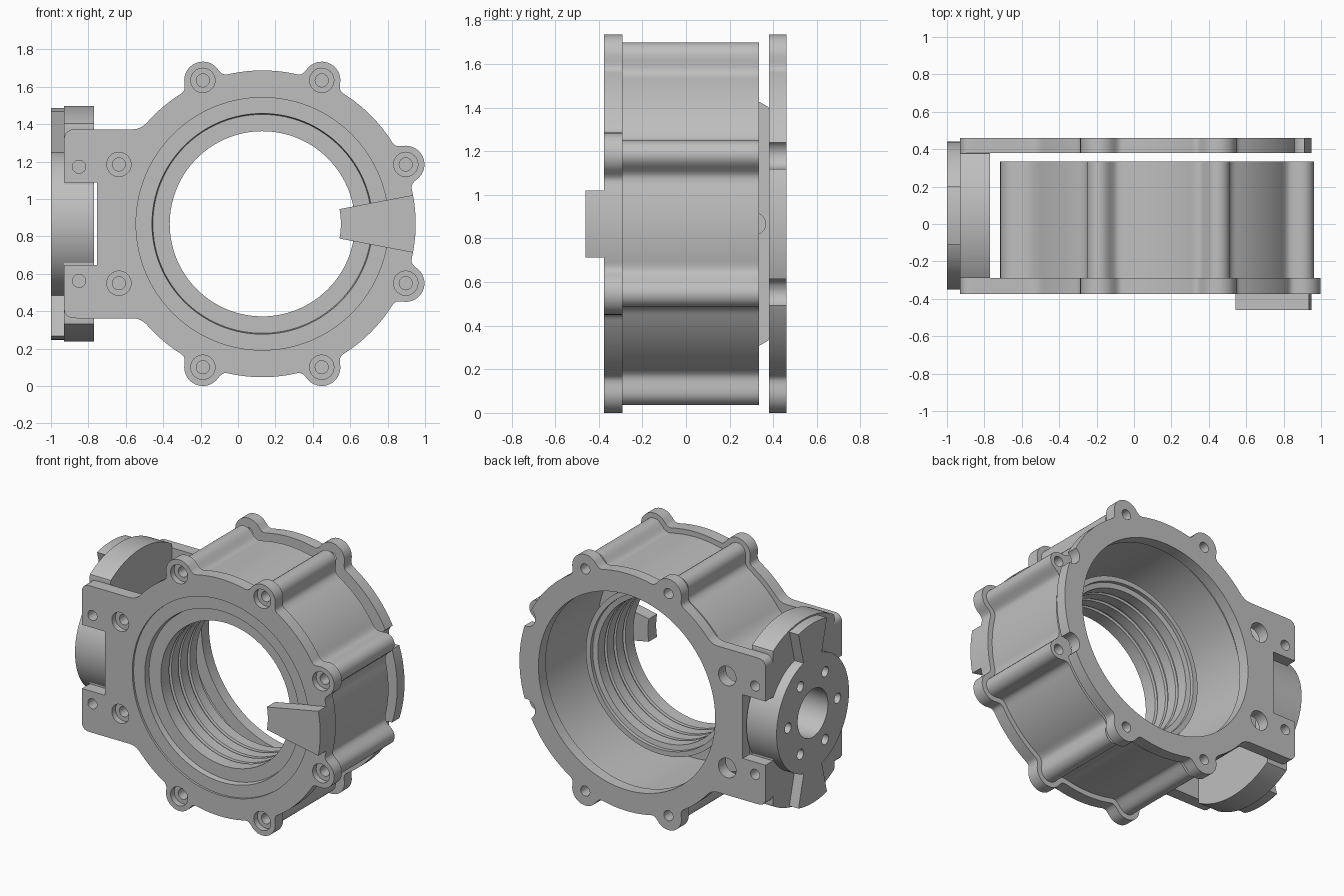
import bpy, bmesh, math
from math import sin, cos, pi, radians, hypot

if "Cube" in bpy.data.objects:
    bpy.data.objects.remove(bpy.data.objects["Cube"])

CX, CZ, HUB_Y = 0.13, 0.867, 0.045
BOLT_R = 0.83
N = 480

metal = bpy.data.materials.new("grey_metal")
metal.use_nodes = True
grey = (0.52, 0.52, 0.52, 1)
metal.diffuse_color = grey
metal.node_tree.nodes["Principled BSDF"].inputs["Base Color"].default_value = grey


# Placement of a 2D section point at a depth along each axis
def along_y(u, v, w):
    return (CX + u, w, CZ + v)


def along_x(u, v, w):
    return (w, HUB_Y + u, CZ + v)


def circle(r, n=48, u=0, v=0):
    return [(u + r * cos(2 * pi * i / n), v + r * sin(2 * pi * i / n)) for i in range(n)]


def sector(r0, r1, mid, half, n=12):
    angles = [radians(mid - half + 2 * half * i / n) for i in range(n + 1)]
    return ([(r1 * cos(a), r1 * sin(a)) for a in angles]
            + [(r0 * cos(a), r0 * sin(a)) for a in reversed(angles)])


def make(name, bm):
    bmesh.ops.recalc_face_normals(bm, faces=bm.faces)
    mesh = bpy.data.meshes.new(name)
    bm.to_mesh(mesh)
    bm.free()
    mesh.materials.append(metal)
    obj = bpy.data.objects.new(name, mesh)
    bpy.context.collection.objects.link(obj)
    return obj


def loft(name, loops, place, closed=True):
    """Bridge (section, depth) loops; closed makes a tube, otherwise cap the ends."""
    bm = bmesh.new()
    rows = [[bm.verts.new(place(u, v, w)) for u, v in pts] for pts, w in loops]
    for k in range(len(rows) if closed else len(rows) - 1):
        a, b = rows[k], rows[(k + 1) % len(rows)]
        for i in range(len(a)):
            j = (i + 1) % len(a)
            bm.faces.new((a[i], a[j], b[j], b[i]))
    if not closed:
        bm.faces.new(rows[0])
        bm.faces.new(rows[-1])
    return make(name, bm)


def prism(name, pts, a, b, place):
    return loft(name, [(pts, a), (pts, b)], place, False)


def ring(name, outer, inner, a, b, place):
    return loft(name, [(outer, a), (outer, b), (inner, b), (inner, a)], place)


def cut(obj, pts, a, b, place):
    cutter = prism("cutter", pts, a, b, place)
    cutter.hide_render = True
    mod = obj.modifiers.new("cut", 'BOOLEAN')
    mod.operation, mod.solver, mod.object = 'DIFFERENCE', 'EXACT', cutter
    bpy.context.view_layer.objects.active = obj
    bpy.ops.object.modifier_apply(modifier=mod.name)
    bpy.data.objects.remove(cutter)


def finish(obj, angle=30):
    bpy.ops.object.select_all(action='DESELECT')
    obj.select_set(True)
    bpy.context.view_layer.objects.active = obj
    bpy.ops.object.shade_smooth_by_angle(angle=radians(angle))


def at_bolt(deg):
    return BOLT_R * cos(radians(deg)), BOLT_R * sin(radians(deg))


def soft_min(a, b, blend):
    h = max(blend - abs(a - b), 0) / blend
    return min(a, b) - h * h * blend / 4


def outline(radius, boss_r, bosses, left, half_h, corner, blend):
    """Disc, bolt bosses and a rounded side block merged with soft fillets."""
    centres = [at_bolt(d) for d in bosses]
    mid, half_w = (left - CX) / 2, (CX - left) / 2

    def distance(u, v):
        qx = abs(u - mid) - half_w + corner
        qy = abs(v) - half_h + corner
        block = hypot(max(qx, 0), max(qy, 0)) + min(max(qx, qy), 0) - corner
        d = soft_min(hypot(u, v) - radius, block, blend)
        for x, y in centres:
            d = soft_min(d, hypot(u - x, v - y) - boss_r, blend)
        return d

    pts = []
    for i in range(N):
        a = 2 * pi * i / N
        lo, hi = 0.6, 1.4
        for _ in range(18):
            r = (lo + hi) / 2
            if distance(r * cos(a), r * sin(a)) < 0:
                lo = r
            else:
                hi = r
        pts.append((lo * cos(a), lo * sin(a)))
    return pts


TOP_BOTTOM = [67.5, 112.5, -67.5, -112.5]
RIGHT = [22.5, -22.5]
LEFT = [157.5, -157.5]
notch = [(-1.2, -0.22), (-0.885, -0.22), (-0.885, 0.22), (-1.2, 0.22)]


def end_plate(name, bosses, a, b):
    shape = outline(0.82, 0.1, bosses, -0.93, 0.505, 0.05, 0.04)
    plate = ring(name, shape, circle(0.675, N), a, b, along_y)
    cut(plate, notch, a - 0.1, b + 0.1, along_y)
    for v in (-0.305, 0.305):
        cut(plate, circle(0.035, 24, -0.98, v), a - 0.1, b + 0.1, along_y)
    return plate


# Front plate with counterbored bolt holes
front = end_plate("front_plate", TOP_BOTTOM + RIGHT, -0.375, -0.29)
for d in TOP_BOTTOM + RIGHT + LEFT:
    cut(front, circle(0.065, 32, *at_bolt(d)), -0.45, -0.335, along_y)
    cut(front, circle(0.035, 24, *at_bolt(d)), -0.45, -0.2, along_y)
finish(front)

# Back plate with edge notches on the right
back = end_plate("back_plate", TOP_BOTTOM, 0.38, 0.46)
for d in TOP_BOTTOM:
    cut(back, circle(0.035, 24, *at_bolt(d)), 0.3, 0.5, along_y)
for d in RIGHT + LEFT:
    cut(back, circle(0.067, 32, *at_bolt(d)), 0.3, 0.5, along_y)
finish(back)

# Housing barrel with blind bolt holes at both ends
shape = outline(0.785, 0.065, TOP_BOTTOM + RIGHT, -0.715, 0.395, 0.08, 0.08)
housing = ring("housing", shape, circle(0.72, N), -0.29, 0.335, along_y)
for d in TOP_BOTTOM + RIGHT + LEFT:
    for a, b in ((-0.4, -0.18), (0.2, 0.5)):
        cut(housing, circle(0.035, 24, *at_bolt(d)), a, b, along_y)
finish(housing)

# Inner sleeve: cavity floor, front lip and finely grooved bore, as (radius, depth)
profile = [(0.725, -0.25), (0.725, -0.285), (0.68, -0.285), (0.68, -0.36),
           (0.59, -0.36), (0.585, -0.32), (0.495, -0.32)]
for y in (-0.23, -0.13, -0.03):
    profile += [(0.495, y), (0.51, y + 0.005), (0.51, y + 0.02), (0.495, y + 0.025)]
profile += [(0.495, 0.07), (0.53, 0.075), (0.53, 0.1), (0.565, 0.1), (0.565, -0.25)]
finish(loft("inner_sleeve", [(circle(r, 128), y) for r, y in profile], along_y), 20)

# Index tab on the front
finish(prism("index_tab", sector(0.42, 0.82, 0, 10.8), -0.46, -0.37, along_y))

# Side flange, flattened to sit between the plates, with its hub
flat = [(min(max(u, -0.29 - HUB_Y), 0.38 - HUB_Y), v) for u, v in circle(0.63, 192)]
flange = ring("side_flange", flat, circle(0.165, 192), -0.93, -0.77, along_x)
hub = ring("side_hub", circle(0.395, 128), circle(0.165, 128), -1.0, -0.77, along_x)
for k in range(6):
    u, v = 0.27 * cos(k * pi / 3), 0.27 * sin(k * pi / 3)
    cut(hub, circle(0.035, 24, u, v), -1.1, -0.9, along_x)
    for part in (flange, hub):
        cut(part, circle(0.05, 24, u, v), -0.82, -0.7, along_x)
finish(flange)
finish(hub)

# Drive keys on the flange face
for name, mid in (("upper_key", 90), ("lower_key", -90)):
    finish(prism(name, sector(0.385, 0.62, mid, 14.5), -1.0, -0.92, along_x))
